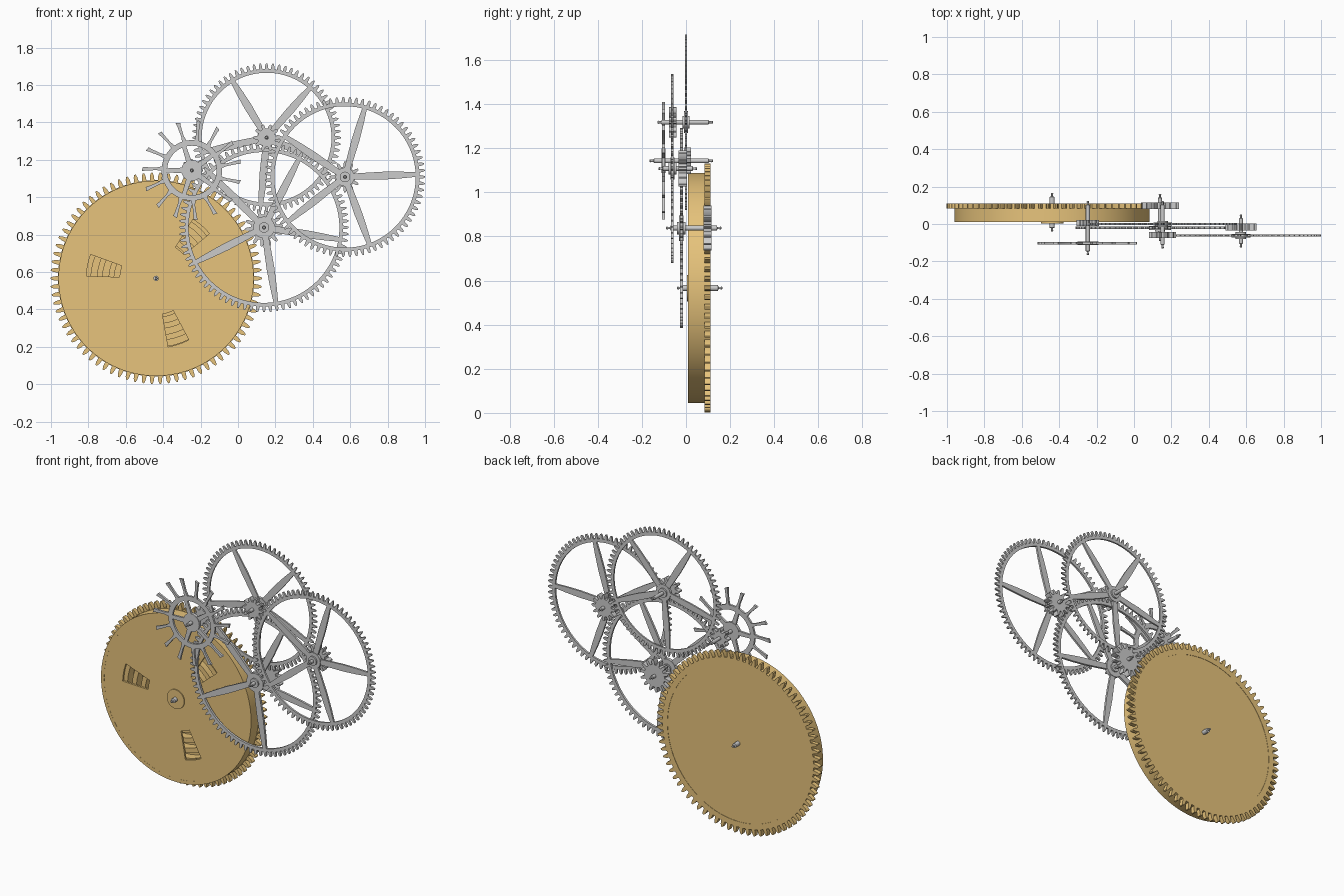
import bpy, bmesh
from math import pi, cos, sin, radians

if "Cube" in bpy.data.objects:
    bpy.data.objects.remove(bpy.data.objects["Cube"])

brass = bpy.data.materials.new("brass")
brass.diffuse_color = (0.8, 0.55, 0.2, 1)
brass.use_nodes = True
brass.node_tree.nodes["Principled BSDF"].inputs["Base Color"].default_value = brass.diffuse_color


def polar(r, a):
    return (r * cos(a), r * sin(a))


def circle(r, n=64):
    return [polar(r, 2 * pi * i / n) for i in range(n)]


def prism(bm, pts, y0, y1):
    """Closed outline in the xz plane, extruded along y."""
    lo = [bm.verts.new((x, y0, z)) for x, z in pts]
    hi = [bm.verts.new((x, y1, z)) for x, z in pts]
    bm.faces.new(lo)
    bm.faces.new(hi)
    for i in range(len(pts)):
        j = (i + 1) % len(pts)
        bm.faces.new((lo[i], lo[j], hi[j], hi[i]))


def ring(bm, polars, r_in, y0, y1):
    """Band between a polar outline [(r, angle)] and a round bore."""
    loops = []
    for inner, y in ((0, y0), (0, y1), (1, y1), (1, y0)):
        pts = [polar(r_in if inner else r, a) for r, a in polars]
        loops.append([bm.verts.new((x, y, z)) for x, z in pts])
    n = len(polars)
    for k in range(4):
        a, b = loops[k], loops[(k + 1) % 4]
        for i in range(n):
            j = (i + 1) % n
            bm.faces.new((a[i], a[j], b[j], b[i]))


def round_outline(r, n=96):
    return [(r, 2 * pi * i / n) for i in range(n)]


def teeth_outline(n, tip, root, phase=0):
    mid = root + (tip - root) * 0.6
    shape = [(-.29, root), (-.23, mid), (-.09, tip), (.09, tip), (.23, mid), (.29, root)]
    return [(r, phase + 2 * pi * (i + f) / n) for i in range(n) for f, r in shape]


def lathe(bm, profile, n=24):
    """Profile [(radius, y)] turned around the y axis, ends capped."""
    rows = [[bm.verts.new((x, y, z)) for x, z in circle(r, n)] for r, y in profile]
    for a, b in zip(rows, rows[1:]):
        for i in range(n):
            j = (i + 1) % n
            bm.faces.new((a[i], a[j], b[j], b[i]))
    bm.faces.new(rows[0])
    bm.faces.new(rows[-1])


def finish(name, bm, centre, mat=None):
    bmesh.ops.recalc_face_normals(bm, faces=bm.faces)
    me = bpy.data.meshes.new(name)
    bm.to_mesh(me)
    bm.free()
    ob = bpy.data.objects.new(name, me)
    bpy.context.collection.objects.link(ob)
    ob.location = (centre[0], 0, centre[1])
    if mat:
        me.materials.append(mat)
    bpy.ops.object.select_all(action='DESELECT')
    ob.select_set(True)
    bpy.context.view_layer.objects.active = ob
    bpy.ops.object.shade_smooth_by_angle(angle=radians(30))
    return ob


def arbor(name, centre, y0, y1, r=0.011):
    bm = bmesh.new()
    lathe(bm, [(.005, y0), (.007, y0 + .004), (.005, y0 + .009), (.005, y0 + .018),
               (r, y0 + .02), (r, y1 - .02), (.005, y1 - .018), (.005, y1 - .009),
               (.007, y1 - .004), (.005, y1)])
    finish(name, bm, centre)


def pinion(name, centre, n, tip, y0, y1, phase=0):
    bm = bmesh.new()
    ring(bm, teeth_outline(n, tip, tip * .68, phase), .01, y0, y1)
    finish(name, bm, centre)


def spokes(bm, count, first, r0, r1, widths, y0, y1):
    for k in range(count):
        a = radians(first) + 2 * pi * k / count
        side = [(r0 + (r1 - r0) * i / (len(widths) - 1), w) for i, w in enumerate(widths)]
        pts = side + [(r, -w) for r, w in reversed(side)]
        prism(bm, [(r * cos(a) - w * sin(a), r * sin(a) + w * cos(a)) for r, w in pts], y0, y1)


def wheel(name, centre, n, tip, first, hub, y0, y1):
    bm = bmesh.new()
    root = tip - .03
    ring(bm, teeth_outline(n, tip, root), root - .02, y0, y1)
    spokes(bm, 5, first, hub * .6, root - .01, (.016, .019, .021, .018, .012), y0, y1)
    ring(bm, round_outline(hub, 40), .01, y0 - .003, y1 + .003)
    ring(bm, round_outline(.028, 32), .01, y0 - .012, y1 + .012)
    finish(name, bm, centre)


# Mainspring barrel
B = (-.438, .566)
bm = bmesh.new()
ring(bm, teeth_outline(78, .565, .525), .49, .083, .11)
finish("barrel_gear", bm, B, brass)
bm = bmesh.new()
lathe(bm, [(.495, .085), (.495, .108)], 64)
finish("barrel_back_plate", bm, B, brass)
bm = bmesh.new()
ring(bm, round_outline(.522, 128), .5, .01, .084)
finish("barrel_wall", bm, B, brass)

# Front lid with three windows
bm = bmesh.new()
lathe(bm, [(.51, .0105), (.51, .022)], 128)
lid = finish("barrel_lid", bm, B, brass)
bm = bmesh.new()
for k in range(3):
    angs = [radians(40 + 120 * k + 3 * i) for i in range(7)]
    prism(bm, [polar(.195, a) for a in angs] + [polar(.372, a) for a in reversed(angs)], -.02, .05)
cutter = finish("window_cutter", bm, B)
cutter.hide_render = True
cutter.hide_viewport = True
mod = lid.modifiers.new("windows", 'BOOLEAN')
mod.operation = 'DIFFERENCE'
mod.solver = 'EXACT'
mod.object = cutter

# Spring coil seen through the windows
bm = bmesh.new()
prev = None
for i in range(6 * 48 + 1):
    a = 2 * pi * i / 48
    r = .07 + .062 * i / 48
    cur = [bm.verts.new((x, y, z)) for rr, y in ((r, .026), (r + .03, .026), (r + .03, .082), (r, .082))
           for x, z in [polar(rr, a)]]
    if prev:
        for k in range(4):
            bm.faces.new((prev[k], prev[(k + 1) % 4], cur[(k + 1) % 4], cur[k]))
    else:
        bm.faces.new(cur)
    prev = cur
bm.faces.new(prev)
finish("mainspring", bm, B, brass)
bm = bmesh.new()
ring(bm, round_outline(.06, 48), .012, .004, .022)
finish("barrel_hub", bm, B, brass)
arbor("barrel_arbor", B, -.04, .165, .014)

# Centre wheel
C = (.139, .838)
wheel("centre_wheel", C, 80, .453, 63, .058, -.028, -.014)
pinion("centre_pinion", C, 14, .102, .08, .115, .1)
arbor("centre_arbor", C, -.09, .16)

# Third wheel
T = (.572, 1.108)
wheel("third_wheel", T, 75, .428, 2, .05, -.068, -.056)
pinion("third_pinion", T, 12, .082, -.034, .004)
arbor("third_arbor", T, -.125, .05)

# Fourth wheel
F = (.153, 1.318)
wheel("fourth_wheel", F, 72, .397, 49, .05, -.005, .005)
pinion("fourth_pinion", F, 10, .072, -.076, -.044)
arbor("fourth_arbor", F, -.13, .122)

# Escape wheel with slender hooked teeth
E = (-.247, 1.143)
bm = bmesh.new()
y0, y1 = -.109, -.096
ring(bm, round_outline(.162, 60), .132, y0, y1)
spokes(bm, 5, 36, .03, .14, (.016, .013, .011), y0, y1)
ring(bm, round_outline(.056, 40), .01, y0 - .003, y1 + .003)
for k in range(15):
    a = radians(8) + 2 * pi * k / 15
    tooth = [(.155, -.075), (.19, -.015), (.245, .0), (.262, -.005), (.268, .085),
             (.25, .075), (.19, .06), (.155, .09)]
    prism(bm, [polar(r, a + d) for r, d in tooth], y0, y1)
finish("escape_wheel", bm, E)
pinion("escape_pinion", E, 8, .06, -.01, .022)
arbor("escape_arbor", E, -.165, .122)
